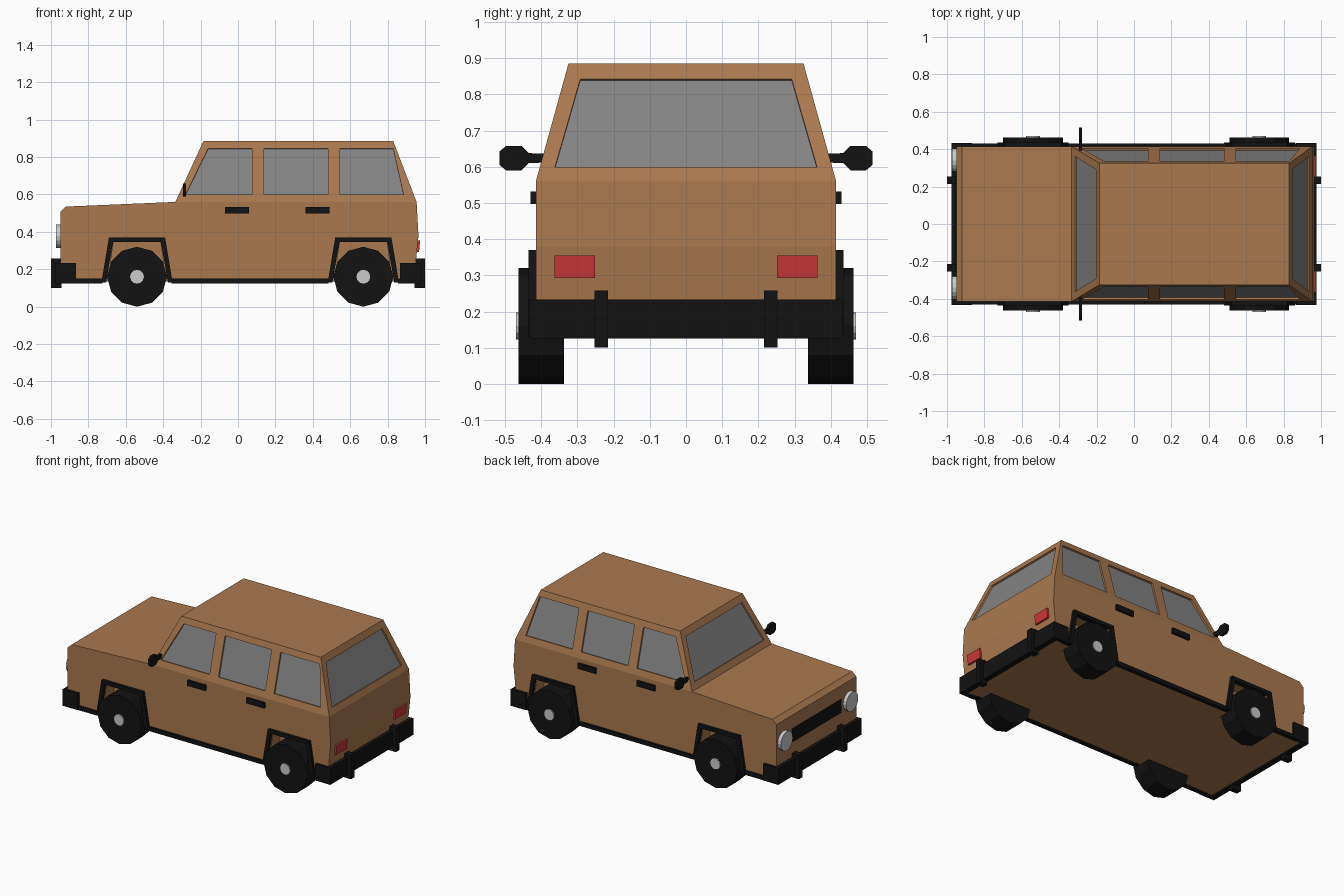
import bpy, bmesh
from math import pi
from mathutils import Vector, Matrix

if "Cube" in bpy.data.objects:
    bpy.data.objects.remove(bpy.data.objects["Cube"])


def material(name, rgb):
    m = bpy.data.materials.new(name)
    m.diffuse_color = (*rgb, 1)
    m.use_nodes = True
    m.node_tree.nodes["Principled BSDF"].inputs["Base Color"].default_value = m.diffuse_color
    return m


PAINT = material("tan_paint", (0.40, 0.19, 0.078))
BLACK = material("black_trim", (0.006, 0.006, 0.006))
RED = material("red_lens", (0.6, 0.04, 0.04))
GLASS = material("grey_glass", (0.23, 0.23, 0.23))


def finish(name, bm, mat, mirror=False):
    bmesh.ops.recalc_face_normals(bm, faces=bm.faces[:])
    me = bpy.data.meshes.new(name)
    bm.to_mesh(me)
    bm.free()
    ob = bpy.data.objects.new(name, me)
    bpy.context.collection.objects.link(ob)
    if mat:
        me.materials.append(mat)
    if mirror:
        m = ob.modifiers.new("mirror", 'MIRROR')
        m.use_axis = (False, True, False)
        m.use_mirror_merge = False
    return ob


def solids(name, items, mat, mirror=False):
    """items: list of (loop of 3D points, extrusion vector)"""
    bm = bmesh.new()
    for loop, vec in items:
        lo = [bm.verts.new(Vector(p)) for p in loop]
        hi = [bm.verts.new(Vector(p) + Vector(vec)) for p in loop]
        bm.faces.new(lo)
        bm.faces.new(hi[::-1])
        for i in range(len(lo)):
            j = (i + 1) % len(lo)
            bm.faces.new((lo[i], hi[i], hi[j], lo[j]))
    return finish(name, bm, mat, mirror)


def along_y(pts, y0, y1):
    return [(x, y0, z) for x, z in pts], (0, y1 - y0, 0)


def box(x0, x1, y0, y1, z0, z1):
    return along_y([(x0, z0), (x1, z0), (x1, z1), (x0, z1)], y0, y1)


def cylinder(name, r, sides, length, axis, centres, mat, mirror=True):
    bm = bmesh.new()
    rot = Matrix.Rotation(pi / 2, 4, axis)
    for c in centres:
        bmesh.ops.create_cone(bm, cap_ends=True, segments=sides, radius1=r, radius2=r,
                              depth=length, matrix=Matrix.Translation(c) @ rot)
    return finish(name, bm, mat, mirror)


def cut(ob, cutter):
    cutter.hide_render = True
    cutter.display_type = 'WIRE'
    m = ob.modifiers.new("cut", 'BOOLEAN')
    m.operation, m.solver, m.object = 'DIFFERENCE', 'EXACT', cutter


# Lower body with wheel wells
WHEELS = (-0.54, 0.67)
body = solids("lower_body", [along_y(
    [(-0.95, 0.135), (-0.95, 0.508), (-0.92, 0.535), (-0.335, 0.56), (0.955, 0.56),
     (0.965, 0.38), (0.95, 0.23), (0.95, 0.135)], -0.415, 0.415)], PAINT)
wells = solids("wheel_well_cutter", [along_y(
    [(c - 0.16, 0.10), (c - 0.125, 0.35), (c + 0.125, 0.35), (c + 0.16, 0.10)], 0.325, 0.5)
    for c in WHEELS], None, True)
cut(body, wells)

# Cabin: tapered block
Z0, Z1 = 0.56, 0.885
bm = bmesh.new()
base = [bm.verts.new((x, y, Z0)) for x, y in
        ((-0.335, -0.415), (0.955, -0.415), (0.955, 0.415), (-0.335, 0.415))]
roof = [bm.verts.new((x, y, Z1)) for x, y in
        ((-0.185, -0.325), (0.83, -0.325), (0.83, 0.325), (-0.185, 0.325))]
bm.faces.new(base)
bm.faces.new(roof)
for i in range(4):
    j = (i + 1) % 4
    bm.faces.new((base[i], base[j], roof[j], roof[i]))
cabin = finish("cabin", bm, PAINT)


# Window outlines lying on the sloped cabin walls
def taper(a, b, z):
    return a + (b - a) * (z - Z0) / (Z1 - Z0)


side_windows = [
    [(-0.28, 0.60), (-0.16, 0.845), (0.075, 0.845), (0.075, 0.60)],
    [(0.14, 0.60), (0.14, 0.845), (0.48, 0.845), (0.48, 0.60)],
    [(0.545, 0.60), (0.545, 0.845), (0.83, 0.845), (0.885, 0.60)]]
side_loops = [[(x, taper(0.415, 0.325, z), z) for x, z in w] for w in side_windows]
end_loops = [[(taper(a, b, z), y, z) for y, z in
              ((-0.362, 0.60), (-0.292, 0.843), (0.292, 0.843), (0.362, 0.60))]
             for a, b in ((-0.335, -0.185), (0.955, 0.83))]


def panes(loops, inner, outer):
    items = []
    for lp in loops:
        p = [Vector(v) for v in lp]
        n = (p[1] - p[0]).cross(p[3] - p[0]).normalized()
        if n.dot(p[0] - Vector((0.3, 0, 0.6))) < 0:
            n = -n
        items.append(([v + n * inner for v in p], n * (outer - inner)))
    return items


cut(cabin, solids("side_window_cutter", panes(side_loops, -0.014, 0.02), None, True))
cut(cabin, solids("end_window_cutter", panes(end_loops, -0.014, 0.02), None))
solids("side_windows", panes(side_loops, -0.02, -0.011), GLASS, True)
solids("windscreen", panes(end_loops[:1], -0.02, -0.011), GLASS)
solids("rear_window", panes(end_loops[1:], -0.02, -0.011), GLASS)

# Wheels and hubs
cylinder("tyres", 0.16, 12, 0.125, 'X', [(c, 0.4, 0.16) for c in WHEELS], BLACK)
cylinder("hubs", 0.037, 12, 0.03, 'X', [(c, 0.455, 0.16) for c in WHEELS], None)

# Wheel arch trims and sills
arch = [(-0.19, 0.13), (-0.15, 0.37), (0.15, 0.37), (0.19, 0.13),
        (0.165, 0.13), (0.128, 0.347), (-0.128, 0.347), (-0.165, 0.13)]
solids("wheel_arch_trims", [along_y([(c + x, z) for x, z in arch], 0.40, 0.435)
                            for c in WHEELS], BLACK, True)
solids("sills", [box(a, b, 0.405, 0.43, 0.125, 0.15) for a, b in
                 ((-0.9, -0.725), (-0.355, 0.485), (0.855, 0.9))], BLACK, True)

# Bumpers wrapping round the corners, with overriders
for name, s in (("front", -1), ("rear", 1)):
    u = [(0.865, 0.41), (0.865, 0.433), (0.975, 0.433), (0.975, -0.433),
         (0.865, -0.433), (0.865, -0.41), (0.94, -0.41), (0.94, 0.41)]
    solids(name + "_bumper", [([(s * x, y, 0.125) for x, y in u], (0, 0, 0.108))], BLACK)
    solids(name + "_overriders", [box(s * 0.945, s, 0.215, 0.253, 0.10, 0.258)], BLACK, True)

# Door handles
solids("door_handles", [box(a, a + 0.13, 0.41, 0.43, 0.497, 0.532)
                        for a in (-0.07, 0.36)], BLACK, True)

# Wing mirrors
outline = [(0.39, 0.612), (0.435, 0.61), (0.455, 0.59), (0.497, 0.59), (0.515, 0.605),
           (0.515, 0.643), (0.497, 0.658), (0.455, 0.658), (0.435, 0.638), (0.39, 0.636)]
solids("wing_mirrors", [([(-0.295, y, z) for y, z in outline], (0.018, 0, 0))], BLACK, True)

# Lights and grille
tail = [(0.94, 0.293), (0.968, 0.293), (0.974, 0.355), (0.94, 0.355)]
solids("tail_lights", [along_y(tail, 0.251, 0.364)], RED, True)
cylinder("headlights", 0.063, 16, 0.03, 'Y', [(-0.957, 0.34, 0.377)], None)
solids("grille", [box(-0.954, -0.93, -0.255, 0.255, 0.332, 0.42)], BLACK)
